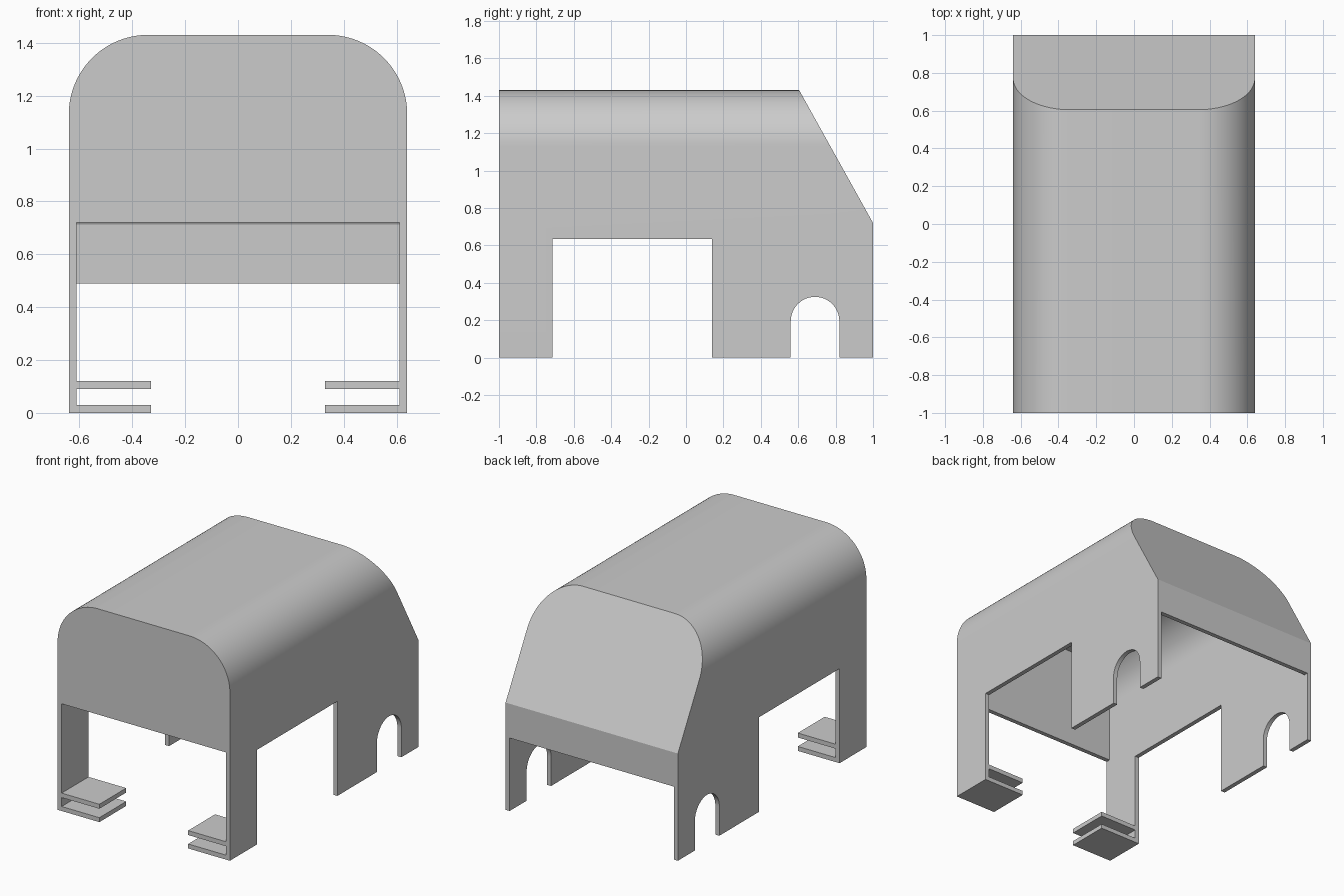
import bpy, bmesh, math
from mathutils import Vector

cube = bpy.data.objects.get("Cube")
if cube:
    bpy.data.objects.remove(cube, do_unlink=True)

HALF_W, HEIGHT, RADIUS, WALL = 0.64, 1.43, 0.30, 0.03
SLOPE_TOP, SLOPE_BASE = Vector((0, 0.605, HEIGHT)), Vector((0, 1, 0.72))

grey = bpy.data.materials.new("plain grey")
grey.use_nodes = True
grey.diffuse_color = (0.6, 0.6, 0.6, 1)
grey.node_tree.nodes["Principled BSDF"].inputs["Base Color"].default_value = (0.6, 0.6, 0.6, 1)


def make_object(name, bm):
    bmesh.ops.recalc_face_normals(bm, faces=bm.faces)
    mesh = bpy.data.meshes.new(name)
    bm.to_mesh(mesh)
    bm.free()
    mesh.materials.append(grey)
    obj = bpy.data.objects.new(name, mesh)
    bpy.context.collection.objects.link(obj)
    return obj


def extruded(points, direction):
    """Closed prism from a flat outline."""
    bm = bmesh.new()
    face = bm.faces.new([bm.verts.new(p) for p in points])
    side = bmesh.ops.extrude_face_region(bm, geom=[face])
    verts = [v for v in side["geom"] if isinstance(v, bmesh.types.BMVert)]
    bmesh.ops.translate(bm, verts=verts, vec=direction)
    return bm


def box(name, low, high):
    (x0, y0, z0), (x1, y1, z1) = low, high
    base = [(x0, y0, z0), (x1, y0, z0), (x1, y1, z0), (x0, y1, z0)]
    return make_object(name, extruded(base, (0, 0, z1 - z0)))


def arc(cx, cz, radius, start, end, steps=24):
    for i in range(steps + 1):
        a = math.radians(start + (end - start) * i / steps)
        yield cx + radius * math.cos(a), cz + radius * math.sin(a)


def hood(name, inset, bottom):
    """Rounded tunnel with the sloping back cut off."""
    w, r, cx, cz = HALF_W - inset, RADIUS - inset, HALF_W - RADIUS, HEIGHT - RADIUS
    outline = [(-w, bottom), (w, bottom)]
    outline += list(arc(cx, cz, r, 0, 90)) + list(arc(-cx, cz, r, 90, 180))
    depth = 1 - inset
    bm = extruded([(x, -depth, z) for x, z in outline], (0, 2 * depth, 0))
    run = SLOPE_BASE - SLOPE_TOP
    normal = Vector((0, -run.z, run.y)).normalized()
    cut = bmesh.ops.bisect_plane(bm, geom=bm.verts[:] + bm.edges[:] + bm.faces[:],
                                 plane_co=SLOPE_TOP - normal * inset,
                                 plane_no=normal, clear_outer=True)
    edges = [e for e in cut["geom_cut"] if isinstance(e, bmesh.types.BMEdge)]
    bmesh.ops.contextual_create(bm, geom=edges)
    return make_object(name, bm)


def subtract(target, cutter):
    cutter.hide_render = True
    mod = target.modifiers.new("cut", "BOOLEAN")
    mod.operation, mod.solver, mod.object = "DIFFERENCE", "EXACT", cutter
    bpy.context.view_layer.objects.active = target
    bpy.ops.object.modifier_apply(modifier=mod.name)
    bpy.data.objects.remove(cutter, do_unlink=True)


# Hollow shell
shell = hood("body_shell", 0, 0)
subtract(shell, hood("cavity_cutter", WALL, -0.5))

# Front, back and side openings
inner = HALF_W - WALL
subtract(shell, box("front_cutter", (-inner, -1.2, -0.5), (inner, -0.9, 0.72)))
subtract(shell, box("back_cutter", (-inner, 0.9, -0.5), (inner, 1.2, 0.49)))
subtract(shell, box("side_cutter", (-1, -0.715, -0.5), (1, 0.14, 0.635)))

# Arched cut-outs near the back
arch = [(0.56, -0.5), (0.82, -0.5)] + list(arc(0.69, 0.195, 0.13, 0, 180))
subtract(shell, make_object("arch_cutter", extruded([(-1, y, z) for y, z in arch], (2, 0, 0))))

# Soft roof corners, crisp edges elsewhere
bpy.ops.object.select_all(action="DESELECT")
shell.select_set(True)
bpy.context.view_layer.objects.active = shell
bpy.ops.object.shade_smooth_by_angle(angle=math.radians(20))

# Pairs of foot plates reaching inward from the front legs
for side, sign in (("left", 1), ("right", -1)):
    x0, x1 = sorted((sign * 0.33, sign * inner))
    for level, z in (("lower", 0), ("upper", 0.09)):
        box(f"{side}_{level}_foot_plate", (x0, -1, z), (x1, -0.715, z + WALL))
